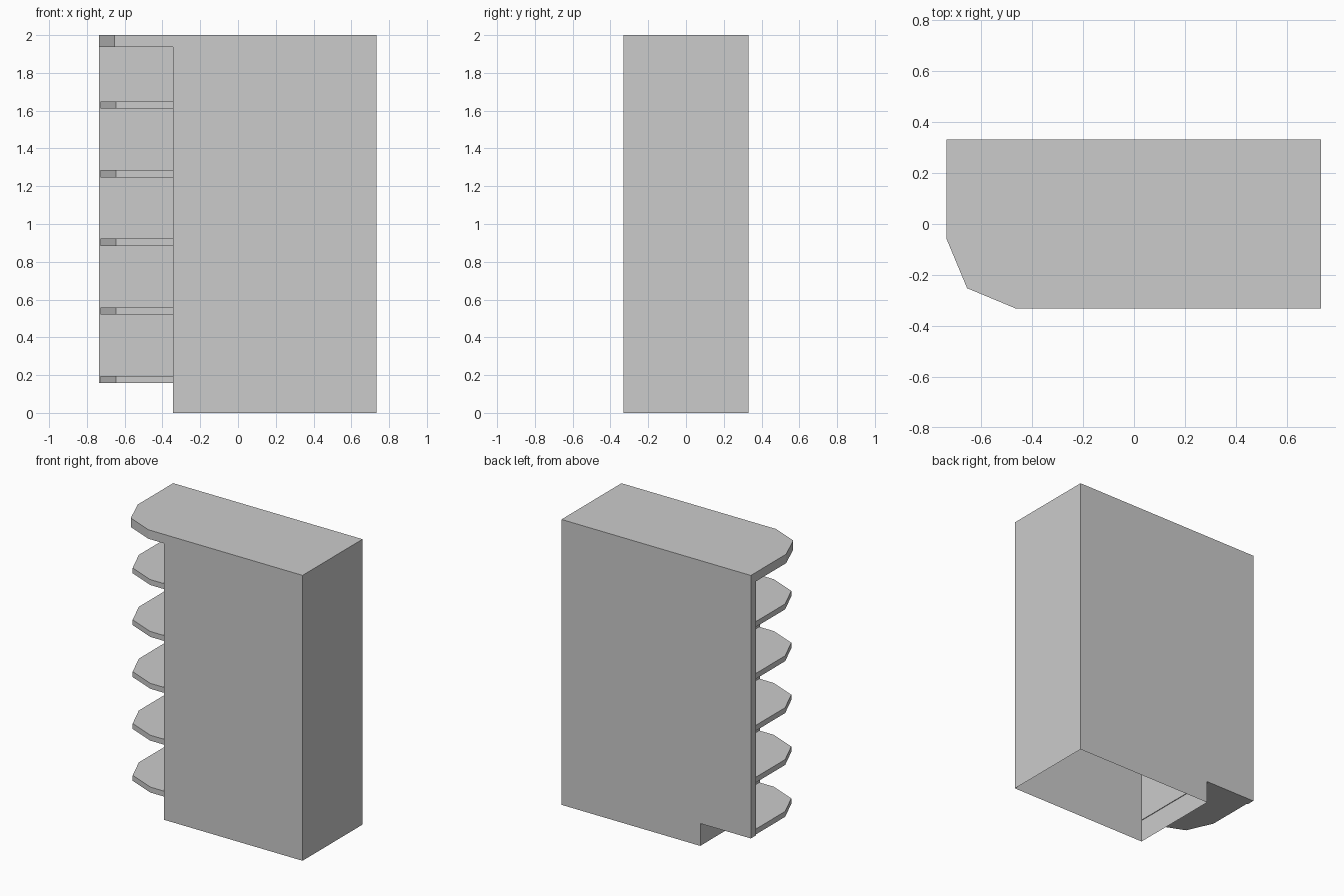
import bpy, bmesh

if "Cube" in bpy.data.objects:
    bpy.data.objects.remove(bpy.data.objects["Cube"])

X0, X1, XS, Y = -0.735, 0.733, -0.343, 0.332   # outer left/right, cabinet side, half depth
Z_LOW, PANEL = 0.157, 0.055


def finish(name, bm):
    mesh = bpy.data.meshes.new(name)
    bm.to_mesh(mesh)
    bm.free()
    obj = bpy.data.objects.new(name, mesh)
    bpy.context.collection.objects.link(obj)
    return obj


def slab(name, outline, z0, z1, open_bottom=False):
    """Extrude a plan outline upward between two heights."""
    bm = bmesh.new()
    base = bm.faces.new([bm.verts.new((x, y, z0)) for x, y in outline])
    res = bmesh.ops.extrude_face_region(bm, geom=[base], use_keep_orig=True)
    top = [v for v in res["geom"] if isinstance(v, bmesh.types.BMVert)]
    bmesh.ops.translate(bm, verts=top, vec=(0, 0, z1 - z0))
    bmesh.ops.recalc_face_normals(bm, faces=bm.faces[:])
    if open_bottom:
        low = [f for f in bm.faces if all(abs(v.co.z - z0) < 1e-5 for v in f.verts)]
        bmesh.ops.delete(bm, geom=low, context='FACES_ONLY')
    return finish(name, bm)


def rounded_end(left, right, front, back):
    """Shelf plan whose front left corner is a three-segment curve."""
    return [(right, back), (left, back), (left, -0.06),
            (left + 0.08, front + 0.08), (left + 0.272, front), (right, front)]


# Hollow cabinet shell, open underneath
slab("cabinet_body", [(XS, -Y), (X1, -Y), (X1, Y), (XS, Y)], 0, 2, open_bottom=True)

# Top board overhanging the open shelves
slab("top_board", rounded_end(X0, XS, -Y, Y), 1.937, 2)

# Back panel behind the open shelves
slab("back_panel", [(X0, Y - PANEL), (XS, Y - PANEL), (XS, Y), (X0, Y)], Z_LOW, 1.937)

# Open end shelves, slightly let into the cabinet side
for i in range(5):
    z = Z_LOW + i * 0.3635
    slab(f"end_shelf_{i + 1}", rounded_end(-0.727, XS + 0.005, -0.322, Y - PANEL), z, z + 0.038)
